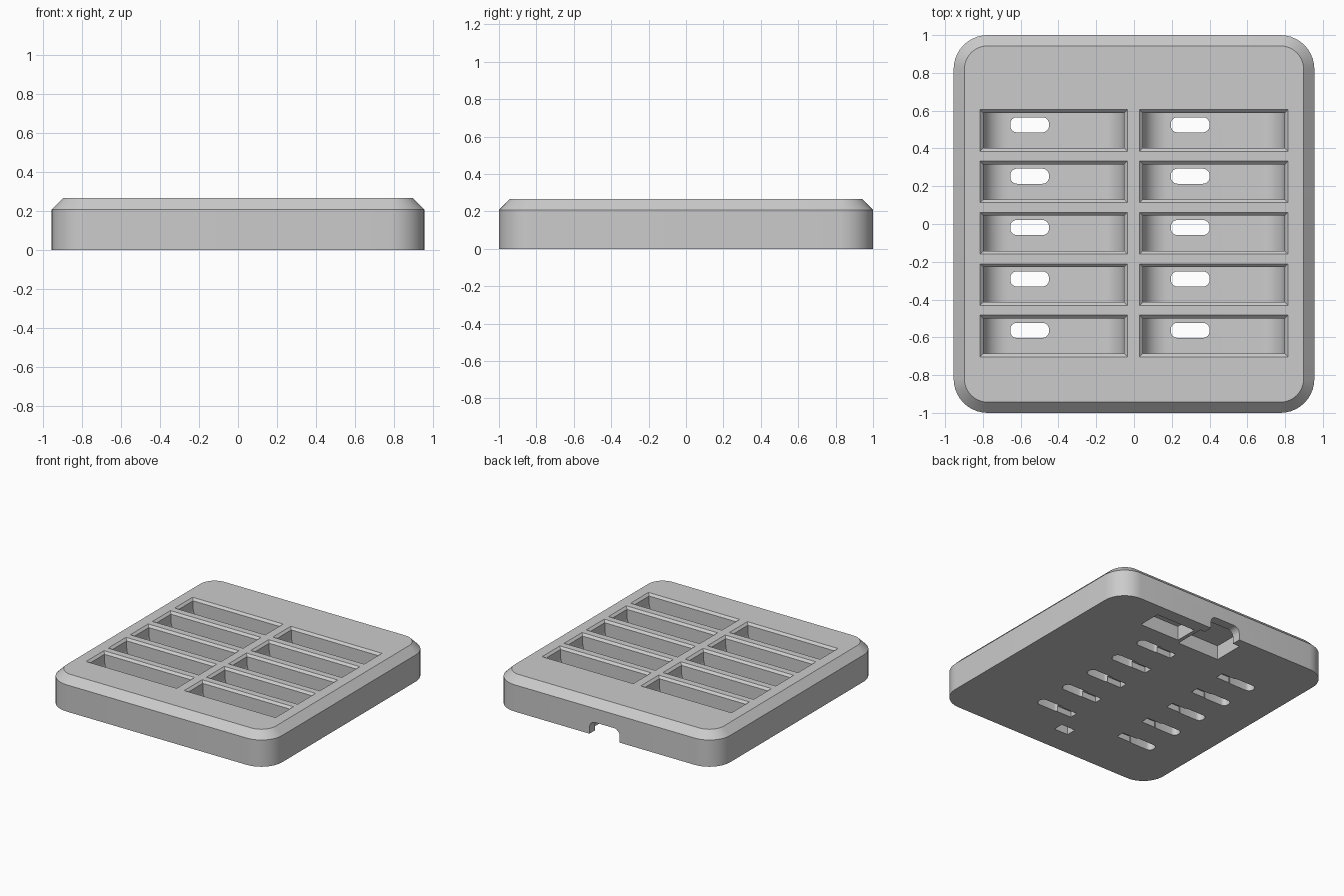
import bpy, bmesh, math
from mathutils import Vector

if "Cube" in bpy.data.objects:
    bpy.data.objects.remove(bpy.data.objects["Cube"])


def rounded_rect(cx, cy, hx, hy, r, n=10):
    """Counter-clockwise 2D outline with rounded corners."""
    pts = []
    for k, (sx, sy) in enumerate([(1, 1), (-1, 1), (-1, -1), (1, -1)]):
        for i in range(n + 1):
            a = math.pi / 2 * (k + i / n)
            pts.append((cx + sx * (hx - r) + r * math.cos(a),
                        cy + sy * (hy - r) + r * math.sin(a)))
    return pts


def rect(x0, x1, y0, y1):
    return [(x0, y0), (x1, y0), (x1, y1), (x0, y1)]


def loft(bm, rings):
    """Closed solid through a list of 3D rings."""
    loops = [[bm.verts.new(p) for p in ring] for ring in rings]
    for a, b in zip(loops, loops[1:]):
        for i in range(len(a)):
            j = (i + 1) % len(a)
            bm.faces.new((a[i], a[j], b[j], b[i]))
    bm.faces.new(loops[0][::-1])
    bm.faces.new(loops[-1])


def at_z(outline, z):
    return [Vector((x, y, z)) for x, y in outline]


def at_y(outline, y):
    return [Vector((x, y, z)) for x, z in outline]


def make(name, solids):
    bm = bmesh.new()
    for rings in solids:
        loft(bm, rings)
    bmesh.ops.recalc_face_normals(bm, faces=bm.faces)
    me = bpy.data.meshes.new(name)
    bm.to_mesh(me)
    bm.free()
    ob = bpy.data.objects.new(name, me)
    bpy.context.collection.objects.link(ob)
    return ob


TOP, FLOOR, CHAMFER = 0.265, 0.07, 0.057

# Body: rounded slab with a chamfered top edge
body = make("tray_body", [[
    at_z(rounded_rect(0, 0, 0.955, 1, 0.18), 0),
    at_z(rounded_rect(0, 0, 0.955, 1, 0.18), TOP - CHAMFER),
    at_z(rounded_rect(0, 0, 0.955 - CHAMFER, 1 - CHAMFER, 0.123), TOP)]])

pockets, rims, slots, recesses = [], [], [], []
# Per column: pocket x range, slot centre, wire recess x range
columns = [(-0.815, -0.035, -0.5525, (-0.46, -0.345)),
           (0.03, 0.815, 0.2975, (0.08, 0.205))]
for x0, x1, sx, (n0, n1) in columns:
    for row in range(5):
        cy = 0.495 - 0.272 * row
        y0, y1, e, r = cy - 0.11, cy + 0.11, 0.017, 0.13
        # Pocket with curved ends
        prof = [(x1 - e, 0.4), (x0 + e, 0.4)]
        for i in range(13):
            a = math.pi + math.pi / 2 * i / 12
            prof.append((x0 + e + r + r * math.cos(a), FLOOR + r + r * math.sin(a)))
        for i in range(13):
            a = 1.5 * math.pi + math.pi / 2 * i / 12
            prof.append((x1 - e - r + r * math.cos(a), FLOOR + r + r * math.sin(a)))
        pockets.append([at_y(prof, y0 + e), at_y(prof, y1 - e)])
        # Bevelled rim
        rims.append([at_z(rect(x0 + e, x1 - e, y0 + e, y1 - e), TOP - e),
                     at_z(rect(x0 - e, x1 + e, y0 - e, y1 + e), TOP + e)])
        # Slot through the floor
        outline = rounded_rect(sx, cy + 0.03, 0.1025, 0.04, 0.035, 6)
        slots.append([at_z(outline, -0.1), at_z(outline, 0.15)])
        # Small recess beside the slot, underneath
        box = rect(n0, n1, cy - 0.005, cy + 0.06)
        recesses.append([at_z(box, -0.1), at_z(box, 0.045)])

# Underside recesses: front notch and two rear bays
for box, depth in [(rect(-0.06, 0.06, -0.80, -0.72), 0.06),
                   (rect(0.2, 0.54, 0.72, 0.9), 0.11),
                   (rect(-0.19, 0.17, 0.69, 0.93), 0.11)]:
    recesses.append([at_z(box, -0.1), at_z(box, depth)])

# Rounded opening through the back wall
port = rounded_rect(0, 0.02, 0.13, 0.08, 0.05, 6)
ports = [[at_y(port, 0.88), at_y(port, 1.1)]]

for name, solids in [("pocket_cutter", pockets), ("rim_cutter", rims),
                     ("slot_cutter", slots), ("recess_cutter", recesses),
                     ("port_cutter", ports)]:
    cutter = make(name, solids)
    cutter.hide_render = True
    mod = body.modifiers.new(name, "BOOLEAN")
    mod.operation, mod.solver, mod.object = "DIFFERENCE", "EXACT", cutter
    bpy.context.view_layer.objects.active = body
    bpy.ops.object.modifier_apply(modifier=name)
    bpy.data.objects.remove(cutter)

# Single grey plastic
mat = bpy.data.materials.new("grey_plastic")
mat.diffuse_color = (0.6, 0.6, 0.6, 1)
mat.use_nodes = True
mat.node_tree.nodes["Principled BSDF"].inputs["Base Color"].default_value = mat.diffuse_color
body.data.materials.clear()
body.data.materials.append(mat)
for o in bpy.context.selected_objects:
    o.select_set(False)
body.select_set(True)
bpy.context.view_layer.objects.active = body
bpy.ops.object.shade_smooth_by_angle(angle=math.radians(30))
